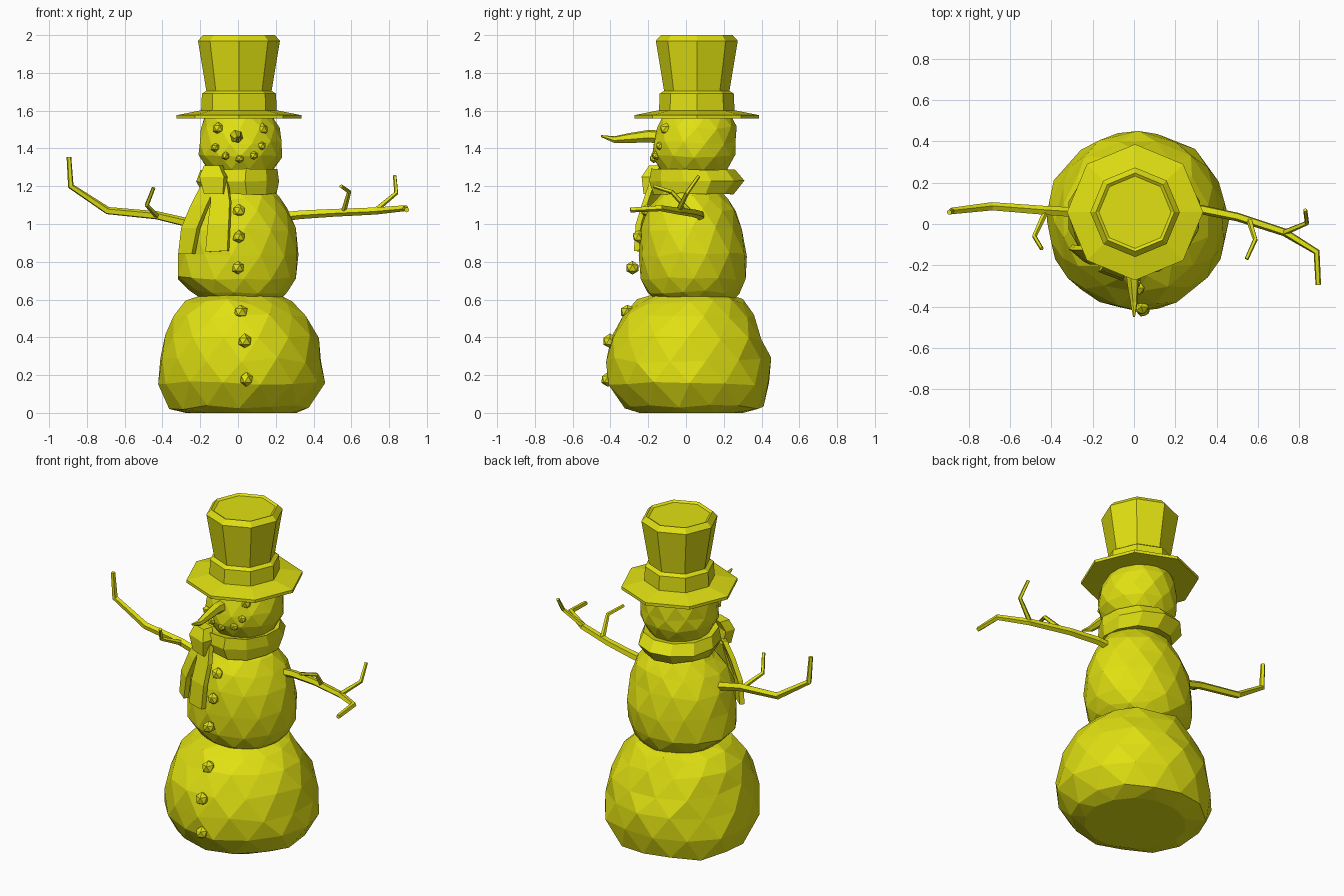
import bpy, bmesh, math, random
from mathutils import Vector

random.seed(4)
yellow = bpy.data.materials.new("yellow")
yellow.diffuse_color = (0.75, 0.75, 0.006, 1)


def finish(name, bm):
    bmesh.ops.recalc_face_normals(bm, faces=bm.faces)
    mesh = bpy.data.meshes.new(name)
    bm.to_mesh(mesh)
    bm.free()
    mesh.materials.append(yellow)
    obj = bpy.data.objects.new(name, mesh)
    bpy.context.collection.objects.link(obj)
    return obj


def bridge(bm, a, b, tri=False, odd=0):
    n = len(a)
    for i in range(n):
        j = (i + 1) % n
        if not tri:
            bm.faces.new((a[i], a[j], b[j], b[i]))
        elif odd:
            bm.faces.new((a[i], a[j], b[j]))
            bm.faces.new((a[i], b[j], b[i]))
        else:
            bm.faces.new((a[i], a[j], b[i]))
            bm.faces.new((a[j], b[j], b[i]))


def loft(name, rings, n, jitter=0.0, tri=False, start=0.0):
    """Stack of ellipses: (z, x_min, x_max, y_min, y_max)."""
    bm = bmesh.new()
    loops = []
    for k, (z, x0, x1, y0, y1) in enumerate(rings):
        inner = 0 < k < len(rings) - 1
        turn = start + (math.pi / n if tri and k % 2 else 0)
        loop = []
        for i in range(n):
            a = turn + 2 * math.pi * i / n
            s = (1.01 if jitter else 1) + random.uniform(-jitter, jitter)
            dz = random.uniform(-jitter, jitter) * 0.7 if inner else 0
            loop.append(bm.verts.new(((x0 + x1) / 2 + math.cos(a) * s * (x1 - x0) / 2,
                                      (y0 + y1) / 2 + math.sin(a) * s * (y1 - y0) / 2,
                                      z + dz)))
        loops.append(loop)
    for k in range(len(loops) - 1):
        bridge(bm, loops[k], loops[k + 1], tri, k % 2)
    bm.faces.new(loops[0])
    bm.faces.new(loops[-1])
    return finish(name, bm)


def tube(name, pts, radii, n=5):
    """Mitred tube along a bent path."""
    bm = bmesh.new()
    pts = [Vector(p) for p in pts]
    u = None
    loops = []
    for k, p in enumerate(pts):
        d = Vector((0, 0, 0))
        if k > 0:
            d += (p - pts[k - 1]).normalized()
        if k < len(pts) - 1:
            d += (pts[k + 1] - p).normalized()
        d.normalize()
        if u is None:
            u = d.orthogonal()
        u = (u - d * u.dot(d)).normalized()
        v = d.cross(u)
        loops.append([bm.verts.new(p + radii[k] * (u * math.cos(2 * math.pi * i / n) +
                                                   v * math.sin(2 * math.pi * i / n)))
                      for i in range(n)])
    for a, b in zip(loops, loops[1:]):
        bridge(bm, a, b)
    bm.faces.new(loops[0])
    bm.faces.new(loops[-1])
    return finish(name, bm)


def strip(name, centres, across, thick):
    """Flat cloth band; across and thick are half-size vectors."""
    bm = bmesh.new()
    t = Vector(thick)
    loops = []
    for c, w in zip(centres, across):
        c, w = Vector(c), Vector(w)
        loops.append([bm.verts.new(q) for q in (c - w - t, c + w - t, c + w + t, c - w + t)])
    for a, b in zip(loops, loops[1:]):
        bridge(bm, a, b)
    bm.faces.new(loops[0])
    bm.faces.new(loops[-1])
    return finish(name, bm)


def coal(name, pos, r):
    bm = bmesh.new()
    bmesh.ops.create_icosphere(bm, subdivisions=1, radius=r)
    for v in bm.verts:
        v.co = v.co * random.uniform(0.92, 1.1) + Vector(pos)
    return finish(name, bm)


# Three packed snow balls
loft("bottom_snowball", [
    (0.0, -0.27, 0.31, -0.25, 0.31), (0.03, -0.37, 0.38, -0.32, 0.41),
    (0.16, -0.42, 0.455, -0.41, 0.45), (0.28, -0.41, 0.45, -0.42, 0.44),
    (0.40, -0.385, 0.42, -0.395, 0.41), (0.51, -0.34, 0.36, -0.33, 0.36),
    (0.59, -0.27, 0.28, -0.26, 0.30), (0.63, -0.17, 0.21, -0.16, 0.22)], 14, 0.02, True)
loft("middle_snowball", [
    (0.60, -0.19, 0.22, -0.16, 0.25), (0.64, -0.25, 0.27, -0.20, 0.285),
    (0.71, -0.32, 0.305, -0.235, 0.315), (0.84, -0.315, 0.325, -0.245, 0.325),
    (0.97, -0.295, 0.30, -0.235, 0.295), (1.07, -0.25, 0.265, -0.20, 0.265),
    (1.14, -0.19, 0.21, -0.15, 0.22), (1.20, -0.13, 0.15, -0.09, 0.16)], 13, 0.018, True)
loft("head", [
    (1.24, -0.13, 0.15, -0.10, 0.19), (1.29, -0.165, 0.19, -0.14, 0.225),
    (1.36, -0.205, 0.23, -0.175, 0.26), (1.43, -0.205, 0.235, -0.175, 0.265),
    (1.51, -0.195, 0.22, -0.15, 0.265), (1.58, -0.175, 0.18, -0.12, 0.24)],
    12, 0.012, True)

# Top hat: brim, band, flared crown, slightly dished top
hat = [(1.56, 0.15), (1.558, 0.33), (1.576, 0.33), (1.602, 0.2), (1.69, 0.196),
       (1.705, 0.173), (1.97, 0.217), (2.0, 0.19), (1.99, 0.175)]
loft("top_hat", [(z, 0.005 - r, 0.005 + r, 0.057 - r, 0.057 + r) for z, r in hat], 8)

# Scarf: collar, knot and two hanging ends
loft("scarf_collar", [
    (1.17, -0.14, 0.16, -0.12, 0.19), (1.16, -0.18, 0.21, -0.17, 0.25),
    (1.225, -0.22, 0.225, -0.195, 0.31), (1.29, -0.195, 0.215, -0.185, 0.26),
    (1.28, -0.16, 0.18, -0.14, 0.22)], 11, 0.008, start=0.3)
strip("scarf_knot", [(-0.13, -0.15, 1.31), (-0.13, -0.18, 1.25), (-0.12, -0.175, 1.16)],
      [(0.04, -0.015, 0), (0.065, -0.025, 0), (0.05, -0.02, 0)], (0.01, 0.03, 0))
strip("scarf_end_front", [(-0.10, -0.17, 1.22), (-0.09, -0.20, 1.12), (-0.10, -0.232, 1.0),
                          (-0.11, -0.24, 0.855)],
      [(0.045, -0.01, 0), (0.05, -0.015, 0), (0.055, -0.02, 0), (0.058, -0.022, 0.003)],
      (0.005, 0.014, 0))
strip("scarf_end_side", [(-0.15, -0.14, 1.20), (-0.20, -0.15, 1.10), (-0.25, -0.15, 0.98),
                         (-0.272, -0.14, 0.84)],
      [(0.04, -0.03, 0), (0.042, -0.035, 0), (0.042, -0.035, 0), (0.036, -0.03, 0)],
      (0.009, 0.011, 0))

# Carrot nose, bent towards the tip
tube("carrot_nose", [(-0.005, -0.13, 1.46), (-0.01, -0.2, 1.465), (-0.005, -0.3, 1.455),
                     (0, -0.38, 1.447), (0, -0.45, 1.466)],
     [0.036, 0.034, 0.027, 0.018, 0.005], 6)

# Coal eyes, mouth and buttons
for x, y, z in [(-0.105, -0.115, 1.507), (0.13, -0.105, 1.502)]:
    coal("eye", (x, y, z), 0.033)
for x, y, z in [(-0.12, -0.135, 1.405), (-0.065, -0.16, 1.36), (0.01, -0.17, 1.347),
                (0.085, -0.155, 1.362), (0.125, -0.135, 1.414)]:
    coal("mouth_coal", (x, y, z), 0.024)
for x, y, z in [(0.005, -0.205, 1.07), (0.005, -0.25, 0.932), (0, -0.283, 0.768),
                (0.013, -0.31, 0.535), (0.035, -0.402, 0.38), (0.045, -0.413, 0.178)]:
    coal("button", (x, y, z), 0.035 if z > 0.6 else 0.039)

# Branch arms with forked twigs
tube("left_arm", [(-0.2, 0.05, 0.99), (-0.43, 0.065, 1.045), (-0.69, 0.085, 1.07),
                  (-0.885, 0.062, 1.2), (-0.895, 0.057, 1.355)],
     [0.026, 0.023, 0.021, 0.017, 0.013])
tube("left_twig", [(-0.43, 0.055, 1.045), (-0.483, -0.06, 1.1), (-0.447, -0.12, 1.192)],
     [0.015, 0.012, 0.01])
tube("right_arm", [(0.2, 0.08, 1.035), (0.33, 0.07, 1.05), (0.5, 0.035, 1.06),
                   (0.73, -0.04, 1.07), (0.885, -0.135, 1.085), (0.893, -0.295, 1.075)],
     [0.026, 0.024, 0.022, 0.02, 0.017, 0.014])
tube("right_twig_inner", [(0.56, 0.015, 1.07), (0.588, -0.075, 1.17), (0.545, -0.17, 1.2)],
     [0.015, 0.012, 0.01])
tube("right_twig_outer", [(0.73, -0.04, 1.075), (0.838, 0.005, 1.165), (0.83, 0.068, 1.255)],
     [0.015, 0.012, 0.01])
